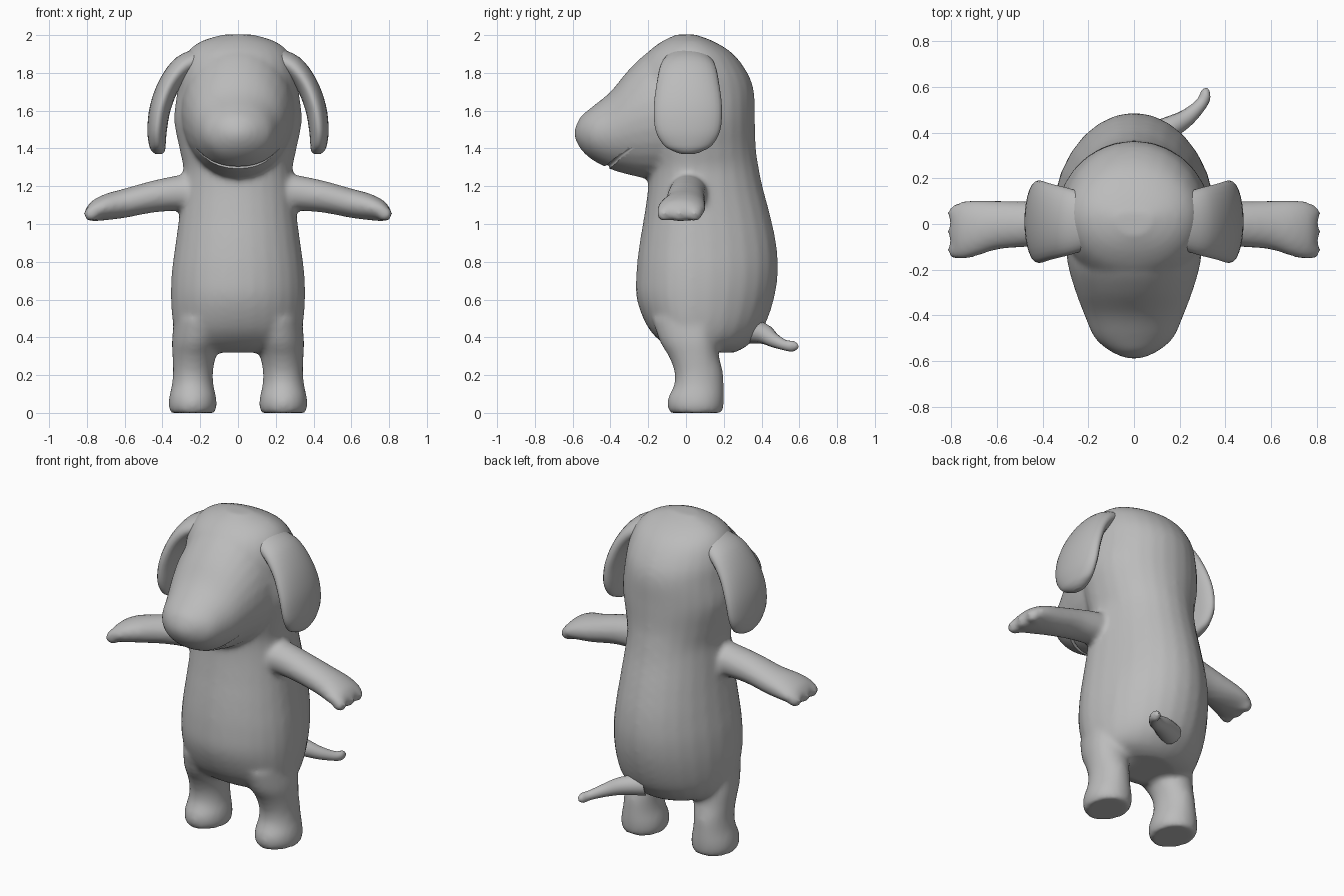
import bpy, bmesh, math
from mathutils import Vector

cube = bpy.data.objects.get("Cube")
if cube:
    bpy.data.objects.remove(cube, do_unlink=True)

grey = bpy.data.materials.new("soft_grey")
grey.use_nodes = True
COLOUR = (0.5, 0.5, 0.5, 1)
grey.diffuse_color = COLOUR
grey.node_tree.nodes["Principled BSDF"].inputs["Base Color"].default_value = COLOUR


def smooth_rows(rows, steps=4):
    """Catmull-Rom interpolation of every column of a short section table."""
    out = []
    for i in range(len(rows) - 1):
        quad = [rows[max(i - 1, 0)], rows[i], rows[i + 1], rows[min(i + 2, len(rows) - 1)]]
        for s in range(steps):
            t = s / steps
            out.append([b + t / 2 * (c - a + t * (2*a - 5*b + 4*c - d + t * (3*(b - c) + d - a)))
                        for a, b, c, d in zip(*quad)])
    return out + [list(rows[-1])]


def finish(name, bm):
    bmesh.ops.recalc_face_normals(bm, faces=bm.faces)
    mesh = bpy.data.meshes.new(name)
    bm.to_mesh(mesh)
    bm.free()
    mesh.materials.append(grey)
    obj = bpy.data.objects.new(name, mesh)
    bpy.context.collection.objects.link(obj)
    return obj


def loft(bm, rows, section, sides=28, mirror=1):
    """Skin rings; section(row) gives centre, side axis, back axis, front axis."""
    rings = []
    for row in smooth_rows(rows):
        centre, u, back, front = [Vector(v) for v in section(row)]
        ring = []
        for k in range(sides):
            a = math.tau * k / sides
            p = centre + u * math.cos(a) + (back if math.sin(a) > 0 else front) * abs(math.sin(a))
            ring.append(bm.verts.new((p.x * mirror, p.y, p.z)))
        rings.append(ring)
    for r, s in zip(rings, rings[1:]):
        for k in range(sides):
            n = (k + 1) % sides
            bm.faces.new((r[k], r[n], s[n], s[k]))
    bm.faces.new(rings[0])
    bm.faces.new(rings[-1])


def tube(name, points, radii):
    """Round tapering tube through a few points."""
    rows = [tuple(p) + (r,) for p, r in zip(points, radii)]
    run = (Vector(points[-1]) - Vector(points[0])).normalized()
    u = run.cross(Vector((0, 0, 1))).normalized()
    v = u.cross(run)
    bm = bmesh.new()
    loft(bm, rows, lambda r: (r[:3], u * r[3], v * r[3], -v * r[3]), 14)
    return finish(name, bm)


def apply_modifiers(obj):
    deps = bpy.context.evaluated_depsgraph_get()
    mesh = bpy.data.meshes.new_from_object(obj.evaluated_get(deps))
    obj.modifiers.clear()
    obj.data = mesh


def shade(obj, angle=60):
    bpy.ops.object.select_all(action="DESELECT")
    obj.select_set(True)
    bpy.context.view_layer.objects.active = obj
    bpy.ops.object.shade_smooth_by_angle(angle=math.radians(angle))


bm = bmesh.new()

# Torso and skull: height, front y, back y, half width
torso = [(.32, -.02, .26, .2), (.36, -.11, .33, .3), (.45, -.2, .41, .34), (.6, -.26, .465, .355),
         (.75, -.262, .487, .35), (.9, -.245, .477, .33), (1.05, -.22, .445, .31),
         (1.2, -.2, .405, .295), (1.3, -.2, .385, .29), (1.4, -.22, .37, .31),
         (1.55, -.25, .365, .338), (1.7, -.27, .36, .322), (1.8, -.27, .325, .31),
         (1.9, -.21, .25, .275), (1.965, -.13, .15, .2), (2.003, -.05, .05, .08)]
loft(bm, torso, lambda r: ((0, .03, r[0]), (r[3], 0, 0), (0, r[2] - .03, 0), (0, r[1] - .03, 0)))

# Snout: y, bottom, top, half width
snout = [(.05, 1.3, 1.9, .3), (-.1, 1.24, 1.94, .3), (-.2, 1.24, 1.91, .285), (-.3, 1.26, 1.82, .255),
         (-.4, 1.29, 1.7, .217), (-.5, 1.342, 1.618, .172), (-.56, 1.4, 1.565, .1), (-.59, 1.46, 1.5, .03)]
loft(bm, snout, lambda r: ((0, r[0], (r[1] + r[2]) / 2), (r[3], 0, 0),
                           (0, 0, (r[2] - r[1]) / 2), (0, 0, (r[1] - r[2]) / 2)))

# Legs: height, centre x, half width, front y, back y
leg = [(0, .24, .115, -.085, .19), (.03, .24, .127, -.097, .198), (.08, .24, .125, -.095, .202),
       (.15, .24, .11, -.062, .2), (.22, .238, .106, -.062, .195), (.3, .232, .115, -.092, .175),
       (.38, .22, .13, -.14, .17), (.5, .2, .14, -.18, .17)]
# Arms: x, centre z, half height, centre y, half depth
arm = [(.2, 1.16, .1, 0, .1), (.3, 1.165, .095, .01, .1), (.45, 1.145, .085, 0, .1),
       (.6, 1.11, .078, -.005, .108), (.7, 1.09, .07, -.02, .125), (.77, 1.07, .055, -.03, .125),
       (.8, 1.06, .03, -.03, .1)]
for side in (1, -1):
    loft(bm, leg, lambda r: ((r[1], .06, r[0]), (r[2], 0, 0), (0, r[4] - .06, 0), (0, r[3] - .06, 0)),
         mirror=side)
    loft(bm, arm, lambda r: ((r[0], r[3], r[1]), (0, r[4], 0), (0, 0, r[2]), (0, 0, -r[2])),
         mirror=side)
    for y in (-.115, -.035, .045):  # paw toes
        toe = bmesh.ops.create_icosphere(bm, subdivisions=2, radius=.042)
        bmesh.ops.translate(bm, verts=toe["verts"], vec=(side * .777, y, 1.053))

body = finish("body", bm)
remesh = body.modifiers.new("fuse", "REMESH")
remesh.mode = "VOXEL"
remesh.voxel_size = .016
soften = body.modifiers.new("soften", "SMOOTH")
soften.factor = .5
soften.iterations = 7
apply_modifiers(body)

# Smile groove
corner, cheek, chin = (.225, -.285, 1.4), (.155, -.37, 1.338), (0, -.42, 1.298)
flip = lambda p: (-p[0], p[1], p[2])
groove = tube("mouth_cutter", [flip(corner), flip(cheek), chin, cheek, corner],
              [.006, .013, .014, .013, .006])
groove.hide_render = True
cut = body.modifiers.new("mouth", "BOOLEAN")
cut.operation = "DIFFERENCE"
cut.solver = "EXACT"
cut.object = groove
apply_modifiers(body)
bpy.data.objects.remove(groove, do_unlink=True)
shade(body)

# Floppy ears: x, z, half thickness, half depth, tilt of the section
ear = [(.17, 1.885, .06, .11, 1.1), (.28, 1.84, .062, .145, .75), (.36, 1.745, .058, .165, .4),
       (.41, 1.62, .056, .18, .2), (.428, 1.5, .052, .172, .03), (.427, 1.42, .044, .13, 0),
       (.422, 1.385, .034, .075, 0), (.42, 1.37, .015, .03, 0)]


def ear_section(r):
    out = Vector((math.cos(r[4]), 0, math.sin(r[4]))) * r[2]
    return (r[0], .01, r[1]), (0, r[3], 0), out, -out


for side, name in ((1, "left_ear"), (-1, "right_ear")):
    bm = bmesh.new()
    loft(bm, ear, ear_section, mirror=side)
    shade(finish(name, bm))

# Tail
shade(tube("tail", [(.04, .36, .43), (.15, .42, .415), (.23, .465, .385), (.29, .52, .36),
                    (.315, .565, .352), (.325, .588, .35)],
           [.065, .052, .038, .028, .028, .01]))
